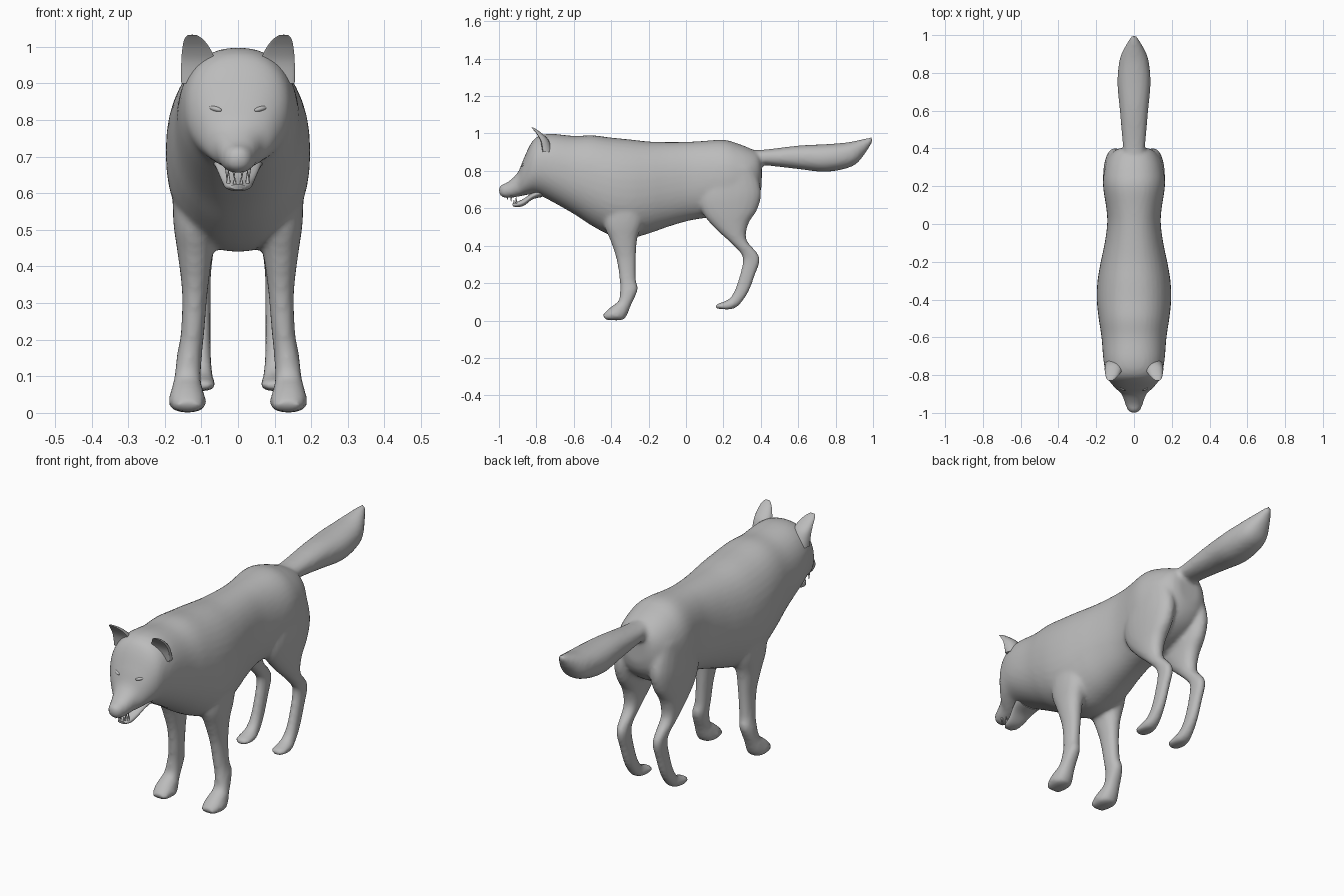
import bpy, bmesh, math
from mathutils import Vector

fur = bpy.data.materials.new("grey fur")
fur.diffuse_color = (0.5, 0.5, 0.5, 1)


def spline(a, b, c, d, t):
    return tuple(0.5 * (2*q + (r-p)*t + (2*p-5*q+4*r-s)*t*t + (3*q-p-3*r+s)*t**3)
                 for p, q, r, s in zip(a, b, c, d))


def loft(bm, secs, side=1, sub=4, n=24, power=0.9, cup=0):
    """Skin ovals. Section = (y1, z1, y2, z2, x, half width), edge 1 to edge 2."""
    fine = []
    for i in range(len(secs) - 1):
        a, d = secs[max(i-1, 0)], secs[min(i+2, len(secs)-1)]
        fine += [spline(a, secs[i], secs[i+1], d, k/sub) for k in range(sub)]
    fine.append(secs[-1])
    rings = []
    for y1, z1, y2, z2, x, w in fine:
        ring = []
        for k in range(n):
            t = 2 * math.pi * k / n
            c, s = math.cos(t), math.sin(t)
            c = math.copysign(abs(c)**power, c)
            s = math.copysign(abs(s)**power, s)
            if s > 0:
                s *= 1 - cup
            ring.append(bm.verts.new((side * (x + w*c), (y1+y2)/2 + s*(y1-y2)/2,
                                      (z1+z2)/2 + s*(z1-z2)/2)))
        rings.append(ring)
    for a, b in zip(rings, rings[1:]):
        for k in range(n):
            bm.faces.new((a[k], a[(k+1) % n], b[(k+1) % n], b[k]))
    bm.faces.new(rings[0])
    bm.faces.new(rings[-1])


def finish(bm, name, angle=60):
    bmesh.ops.recalc_face_normals(bm, faces=bm.faces)
    me = bpy.data.meshes.new(name)
    bm.to_mesh(me)
    bm.free()
    ob = bpy.data.objects.new(name, me)
    bpy.context.collection.objects.link(ob)
    me.materials.append(fur)
    bpy.ops.object.select_all(action='DESELECT')
    ob.select_set(True)
    bpy.context.view_layer.objects.active = ob
    bpy.ops.object.shade_smooth_by_angle(angle=math.radians(angle))
    return ob


# Torso, neck and head: (y, top, bottom, half width)
trunk = [(-1.0, .712, .68, .014), (-.985, .726, .662, .033), (-.95, .742, .655, .047),
         (-.90, .79, .662, .066), (-.87, .86, .668, .098), (-.83, .945, .675, .132),
         (-.79, .985, .672, .148), (-.72, .998, .638, .162), (-.60, .987, .57, .172),
         (-.50, .99, .505, .187), (-.40, .978, .455, .197), (-.30, .968, .44, .193),
         (-.20, .957, .465, .176), (-.10, .954, .50, .155), (0, .955, .53, .142),
         (.08, .959, .545, .146), (.20, .966, .56, .164), (.28, .945, .58, .158),
         (.35, .917, .62, .135), (.39, .895, .67, .10), (.405, .86, .72, .06)]
tail = [(.30, .92, .30, .83, 0, .05), (.40, .912, .40, .832, 0, .058), (.60, .935, .60, .81, 0, .075),
        (.75, .943, .75, .795, 0, .088), (.86, .952, .89, .825, 0, .075),
        (.94, .968, .955, .89, 0, .042), (1.0, .982, 1.0, .962, 0, .01)]
front_leg = [(-.44, .66, -.22, .66, .11, .07), (-.44, .52, -.23, .53, .115, .062),
             (-.405, .43, -.26, .44, .117, .048), (-.372, .33, -.268, .33, .118, .035),
             (-.355, .22, -.268, .22, .124, .032), (-.352, .16, -.258, .165, .132, .034),
             (-.36, .105, -.295, .08, .138, .037), (-.395, .078, -.318, .025, .139, .046),
             (-.425, .052, -.345, .002, .138, .051), (-.445, .03, -.43, .003, .136, .036)]
hind_leg = [(.12, .82, .37, .82, .095, .06), (.07, .67, .402, .69, .10, .064),
            (.088, .575, .382, .595, .102, .058), (.158, .49, .335, .52, .104, .047),
            (.235, .42, .322, .435, .104, .036), (.292, .36, .378, .365, .102, .028),
            (.304, .32, .395, .32, .10, .026), (.29, .25, .368, .24, .10, .025),
            (.262, .165, .335, .155, .10, .026), (.235, .12, .29, .09, .10, .031),
            (.20, .10, .25, .062, .10, .037), (.17, .09, .20, .06, .10, .037),
            (.155, .078, .16, .064, .10, .022)]
bm = bmesh.new()
loft(bm, [(y, t, y, b, 0, w) for y, t, b, w in trunk], n=40)
loft(bm, tail)
for s in (1, -1):
    loft(bm, front_leg, s)
    loft(bm, hind_leg, s)
body = finish(bm, "body")
# Fuse limbs into the trunk with soft transitions
m = body.modifiers.new("fuse", 'REMESH')
m.mode, m.voxel_size, m.use_smooth_shade = 'VOXEL', 0.011, True
m = body.modifiers.new("soften", 'SMOOTH')
m.factor, m.iterations = 0.5, 4

# Ears: cupped cones leaning forward
ear = [(-.815, .90, -.71, .90, .105, .05), (-.812, .95, -.735, .965, .108, .047),
       (-.818, .99, -.77, 1.0, .114, .038), (-.83, 1.018, -.80, 1.022, .121, .026),
       (-.836, 1.032, -.82, 1.033, .125, .012)]
for s, side in ((1, "left"), (-1, "right")):
    bm = bmesh.new()
    loft(bm, ear, s, n=20, cup=0.9)
    finish(bm, side + "_ear")

    # Almond eyelids
    bm = bmesh.new()
    bmesh.ops.create_uvsphere(bm, u_segments=14, v_segments=8, radius=1)
    for v in bm.verts:
        p = v.co
        v.co = Vector((s * (.062 + .019*p.x), -.868 + .012*p.y + .008*p.x,
                       .83 + .008*p.z + .004*p.x))
    finish(bm, side + "_eye")

# Lower jaw hanging open
bm = bmesh.new()
loft(bm, [(-.77, .72, -.77, .66, 0, .07), (-.82, .685, -.82, .648, 0, .058),
          (-.87, .650, -.865, .615, 0, .043), (-.905, .634, -.90, .606, 0, .035),
          (-.928, .624, -.925, .61, 0, .02)])
finish(bm, "lower_jaw")

# Teeth: fangs and small incisors, upper row down and lower row up
bm = bmesh.new()
for x, y, z, h in ((.03, -.935, .654, -.026), (.011, -.955, .656, -.013),
                   (.026, -.908, .645, .026), (.009, -.92, .632, .012)):
    for s in (1, -1):
        res = bmesh.ops.create_cone(bm, segments=8, radius1=.006, radius2=.001,
                                    depth=abs(h) + .012, cap_ends=True)
        for v in res["verts"]:
            v.co.z *= math.copysign(1, h)
            v.co += Vector((s*x, y, z))
finish(bm, "teeth")
